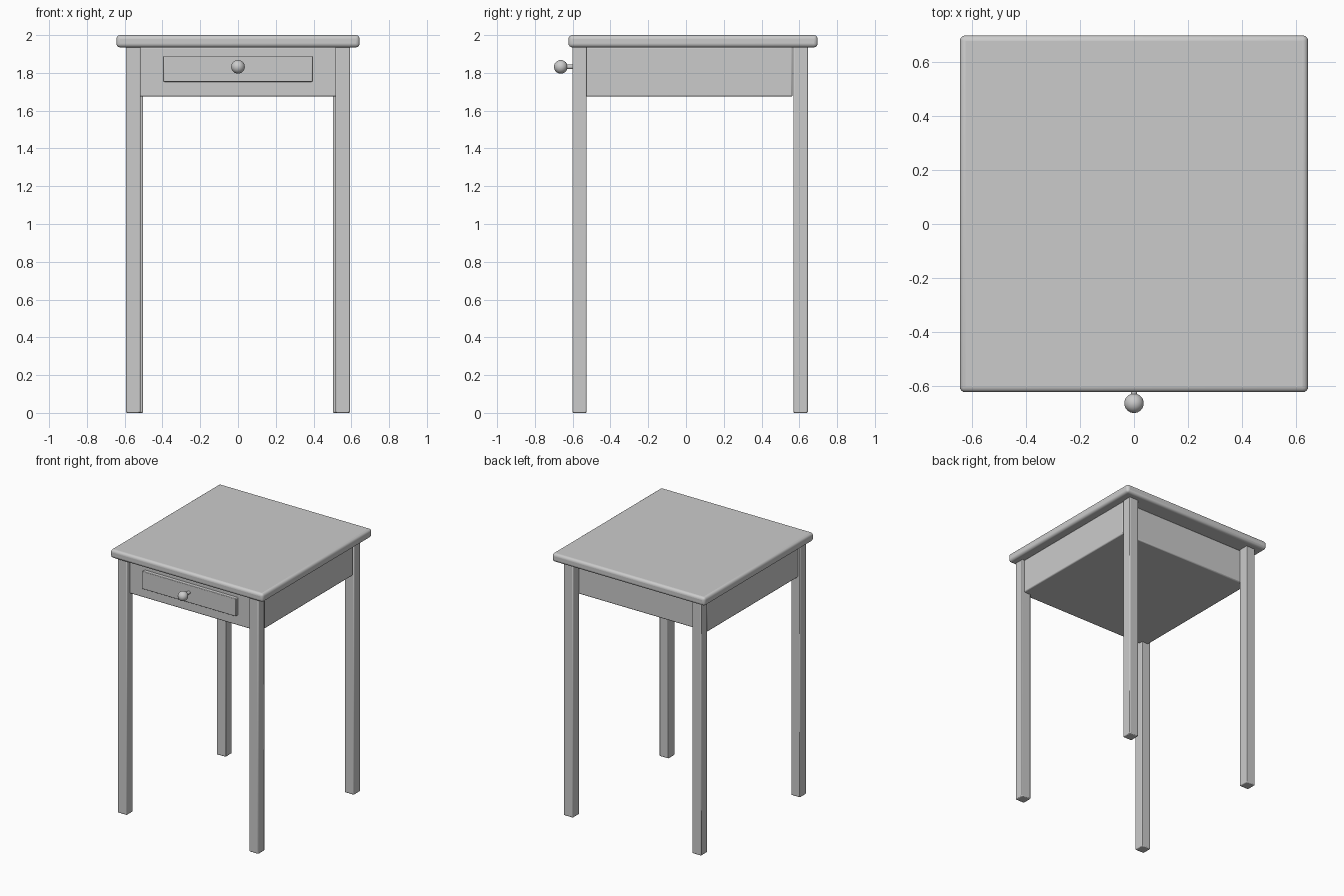
import bpy
import math

if "Cube" in bpy.data.objects:
    bpy.data.objects.remove(bpy.data.objects["Cube"])


def box(name, x, y, z, bevel=0.006, segments=2):
    """Bevelled box from (min, max) ranges."""
    bpy.ops.mesh.primitive_cube_add(size=1)
    ob = bpy.context.object
    ob.name = name
    ob.location = [(r[0] + r[1]) / 2 for r in (x, y, z)]
    ob.scale = [r[1] - r[0] for r in (x, y, z)]
    bpy.ops.object.transform_apply(location=False, rotation=False, scale=True)
    mod = ob.modifiers.new("Bevel", 'BEVEL')
    mod.width = bevel
    mod.segments = segments
    bpy.ops.object.shade_smooth_by_angle(angle=math.radians(35))
    return ob


# Table top with rounded edges
box("table_top", (-0.644, 0.644), (-0.622, 0.697), (1.935, 2.0), 0.02, 4)

# Closed drawer case under the top
box("drawer_case", (-0.575, 0.575), (-0.562, 0.564), (1.674, 1.938), 0.008)

# Legs: the back pair stands slightly closer together
for side, s in (("left", -1), ("right", 1)):
    for row, xi, xo, y in (("front", 0.516, 0.593, (-0.602, -0.526)),
                           ("back", 0.502, 0.579, (0.568, 0.645))):
        box(f"{row}_{side}_leg", sorted((s * xi, s * xo)), y, (0.0, 1.94))

# Drawer front
box("drawer_front", (-0.394, 0.394), (-0.59, -0.54), (1.753, 1.888), 0.004)

# Knob and its stem
bpy.ops.mesh.primitive_cylinder_add(vertices=24, radius=0.012, depth=0.08,
                                    location=(0, -0.615, 1.832),
                                    rotation=(math.pi / 2, 0, 0))
bpy.context.object.name = "knob_stem"
bpy.ops.object.shade_smooth_by_angle(angle=math.radians(35))
bpy.ops.mesh.primitive_uv_sphere_add(segments=32, ring_count=16, radius=0.036,
                                     location=(0, -0.663, 1.832))
bpy.context.object.name = "drawer_knob"
bpy.ops.object.shade_smooth()
